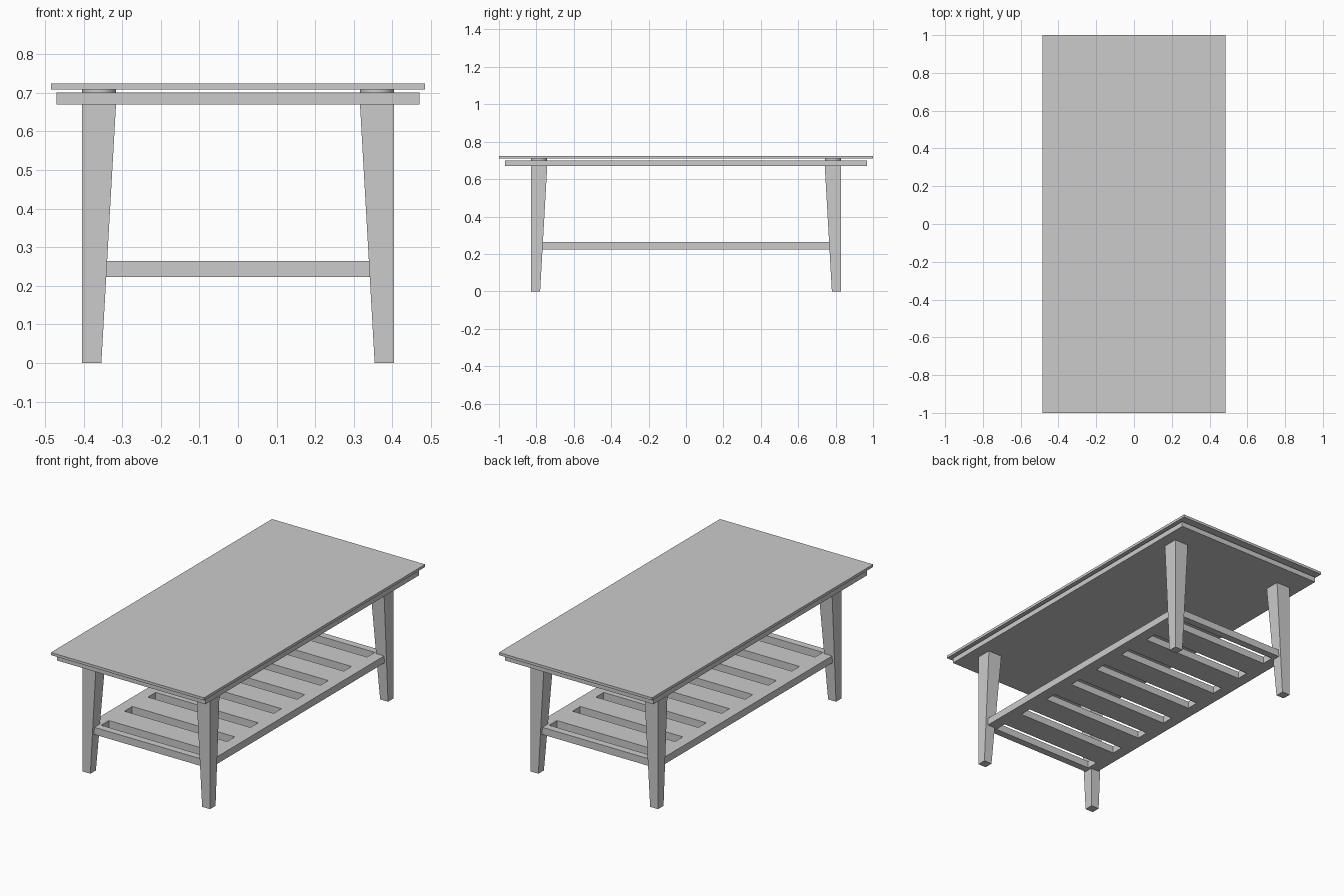
import bpy
import bmesh
from mathutils import Matrix

old = bpy.data.objects.get("Cube")
if old:
    bpy.data.objects.remove(old, do_unlink=True)

grey = bpy.data.materials.new("plain_grey")
grey.use_nodes = True
colour = (0.6, 0.6, 0.6, 1)
grey.diffuse_color = colour
grey.node_tree.nodes["Principled BSDF"].inputs["Base Color"].default_value = colour


def add_object(name, bm):
    bmesh.ops.recalc_face_normals(bm, faces=bm.faces)
    mesh = bpy.data.meshes.new(name)
    bm.to_mesh(mesh)
    bm.free()
    mesh.materials.append(grey)
    obj = bpy.data.objects.new(name, mesh)
    bpy.context.collection.objects.link(obj)
    return obj


def slab(name, half_x, half_y, z0, z1):
    bm = bmesh.new()
    bmesh.ops.create_cube(bm, size=2)
    for v in bm.verts:
        v.co = (v.co.x * half_x, v.co.y * half_y, z1 if v.co.z > 0 else z0)
    return add_object(name, bm)


# Table top: thin plate floating over a thicker panel
slab("top_plate", 0.485, 1.0, 0.709, 0.724)
PANEL_Z0, PANEL_Z1 = 0.67, 0.70
slab("under_panel", 0.47, 0.967, PANEL_Z0, PANEL_Z1)

# Legs with straight outer faces and tapered inner faces, plus round spacers
OUT_X, OUT_Y = 0.404, 0.83
TOP_W, FOOT_W = 0.088, 0.05


def leg(name, sx, sy):
    bm = bmesh.new()
    bmesh.ops.create_cube(bm, size=2)
    for v in bm.verts:
        upper = v.co.z > 0
        width = TOP_W if upper else FOOT_W
        x = OUT_X - (0 if v.co.x > 0 else width)
        y = OUT_Y - (0 if v.co.y > 0 else width)
        v.co = (sx * x, sy * y, PANEL_Z0 if upper else 0)
    add_object(name, bm)


def spacer(name, sx, sy):
    bm = bmesh.new()
    place = Matrix.Translation((sx * (OUT_X - TOP_W / 2), sy * (OUT_Y - TOP_W / 2), 0.7045))
    bmesh.ops.create_cone(bm, cap_ends=True, segments=32, radius1=TOP_W / 2,
                          radius2=TOP_W / 2, depth=0.009, matrix=place)
    obj = add_object(name, bm)
    for p in obj.data.polygons:
        p.use_smooth = abs(p.normal.z) < 0.5


for sx, side in ((1, "left"), (-1, "right")):
    for sy, end in ((-1, "front"), (1, "back")):
        leg(f"{end}_{side}_leg", sx, sy)
        spacer(f"{end}_{side}_spacer", sx, sy)

# Slatted shelf: one board with evenly spaced slots
SLOTS, PITCH, SLOT_W = 8, 0.211, 0.07
xs = [-0.39, -0.325, 0.325, 0.39]
ys = [-0.815]
for i in range(SLOTS):
    centre = (i - (SLOTS - 1) / 2) * PITCH
    ys += [centre - SLOT_W / 2, centre + SLOT_W / 2]
ys.append(0.815)

bm = bmesh.new()
grid = [[bm.verts.new((x, y, 0.223)) for y in ys] for x in xs]
for i in range(len(xs) - 1):
    for j in range(len(ys) - 1):
        if i == 1 and j % 2 == 1:
            continue
        bm.faces.new((grid[i][j], grid[i + 1][j], grid[i + 1][j + 1], grid[i][j + 1]))
raised = bmesh.ops.extrude_face_region(bm, geom=bm.faces[:], use_keep_orig=True)["geom"]
bmesh.ops.translate(bm, vec=(0, 0, 0.041),
                    verts=[g for g in raised if isinstance(g, bmesh.types.BMVert)])
add_object("slatted_shelf", bm)
